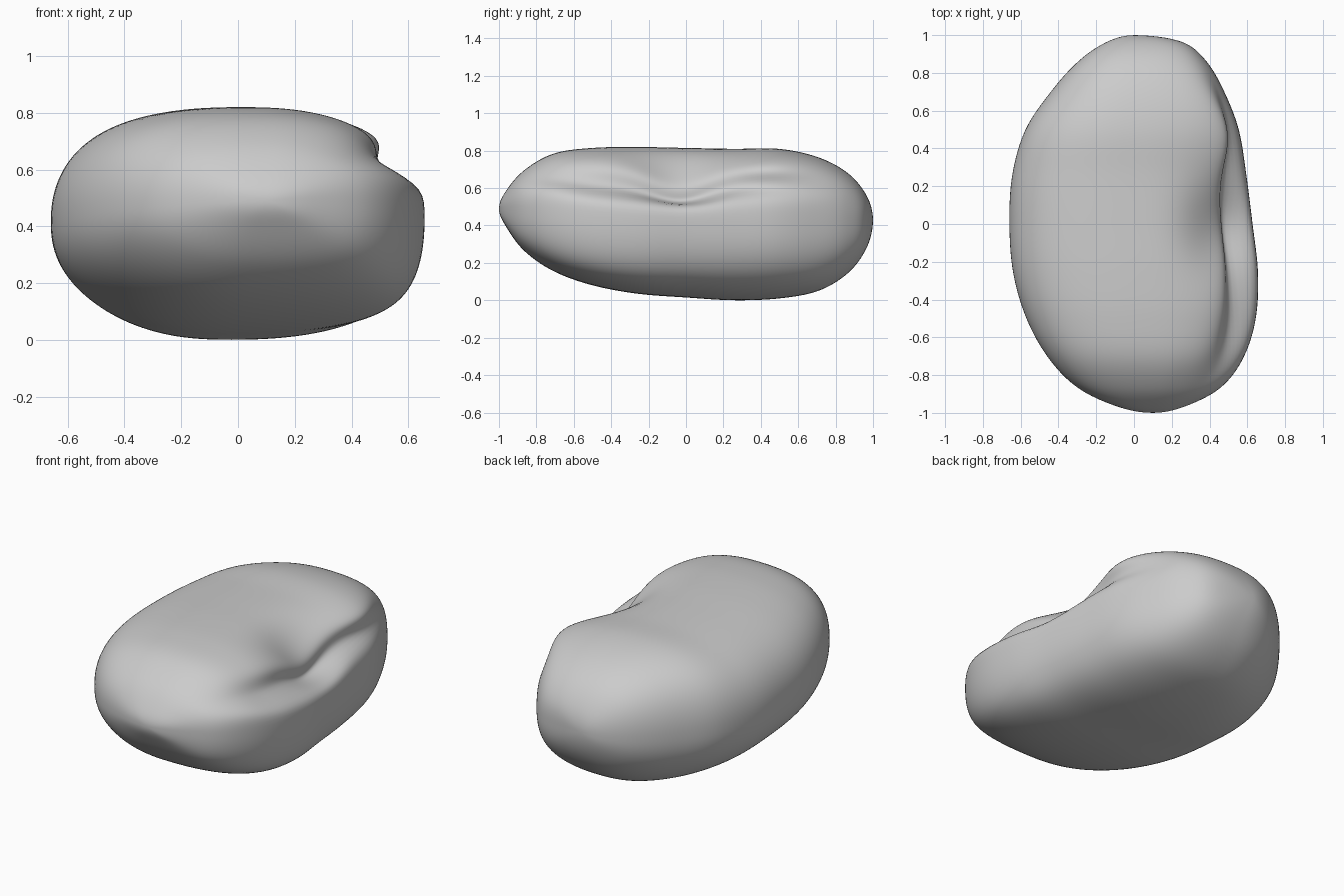
import bpy, bmesh
from math import sin, cos, pi, exp

if "Cube" in bpy.data.objects:
    bpy.data.objects.remove(bpy.data.objects["Cube"])

# Stations from front (-y) to back (+y), evenly spaced in angle:
# left x, right x, top z, bottom z, groove depth, groove height
STATIONS = [
    (0.10, 0.10, 0.49, 0.49, 0.00, 0.66),
    (-0.09, 0.27, 0.58, 0.40, 0.00, 0.66),
    (-0.30, 0.46, 0.695, 0.265, 0.02, 0.66),
    (-0.455, 0.58, 0.785, 0.155, 0.06, 0.65),
    (-0.57, 0.645, 0.815, 0.08, 0.10, 0.62),
    (-0.64, 0.657, 0.82, 0.035, 0.12, 0.60),
    (-0.66, 0.628, 0.815, 0.015, 0.12, 0.59),
    (-0.645, 0.595, 0.81, 0.00, 0.08, 0.61),
    (-0.575, 0.555, 0.81, 0.01, 0.04, 0.61),
    (-0.435, 0.475, 0.765, 0.05, 0.01, 0.60),
    (-0.29, 0.38, 0.68, 0.145, 0.00, 0.60),
    (-0.14, 0.25, 0.56, 0.28, 0.00, 0.60),
    (0.00, 0.00, 0.43, 0.43, 0.00, 0.60),
]
RINGS, SIDES = 96, 144


def station(u):
    """Catmull-Rom blend of the stations, u in 0..1."""
    n = len(STATIONS) - 1
    i = min(int(u * n), n - 1)
    t = u * n - i
    b, c = STATIONS[i], STATIONS[i + 1]
    a = STATIONS[i - 1] if i else [2 * p - q for p, q in zip(b, c)]
    d = STATIONS[i + 2] if i + 2 <= n else [2 * q - p for p, q in zip(b, c)]
    return [0.5 * (2 * q + (r - p) * t + (2 * p - 5 * q + 4 * r - s) * t * t
                   + (3 * q - p - 3 * r + s) * t ** 3)
            for p, q, r, s in zip(a, b, c, d)]


def bump(v, centre, width):
    return exp(-((v - centre) / width) ** 2)


def signed_power(v, p):
    return (abs(v) ** p) * (1 if v >= 0 else -1)


def body_point(u, ang):
    y = -cos(pi * u)
    xl, xr, zt, zb, depth, gz = station(u)
    ca, sa = cos(ang), sin(ang)
    # rounder on the left, fuller on the lower right
    n = 2.4 + 0.12 * ca - 0.28 * ca * sa
    if ca > 0 and sa < 0:
        n -= 1.3 * ca * sa * bump(y, -0.5, 0.6)
    # squarer upper right edge toward the back
    if ca > 0 and sa > 0:
        n += 1.6 * ca * sa * bump(y, 0.65, 0.3)
    x = (xl + xr) / 2 + (xr - xl) / 2 * signed_power(ca, 2 / n)
    z = (zt + zb) / 2 + (zt - zb) / 2 * signed_power(sa, 2 / n)
    if ca > 0:
        w = min(1, ca * 2.5)
        w = w * w * (3 - 2 * w)
        # groove along the upper right flank, crisper on its lower side
        x -= w * depth * bump(z, gz, 0.10 if z > gz else 0.05)
        # overhanging upper edge toward the back
        x += w * 0.045 * bump(y, 0.4, 0.25) * bump(z, 0.71, 0.07)
    if sa > 0:
        # dimple running from the top into the groove
        z -= min(1, sa * 2) * 0.09 * bump(x, 0.46, 0.17) * bump(y, -0.04, 0.22)
    return x, y, z


# Pebble body
bm = bmesh.new()
front = bm.verts.new((0.10, -1, 0.49))
back = bm.verts.new((0, 1, 0.43))
rings = [[bm.verts.new(body_point(r / RINGS, 2 * pi * s / SIDES)) for s in range(SIDES)]
         for r in range(1, RINGS)]
for s in range(SIDES):
    t = (s + 1) % SIDES
    bm.faces.new((front, rings[0][s], rings[0][t]))
    bm.faces.new((back, rings[-1][t], rings[-1][s]))
    for p, q in zip(rings, rings[1:]):
        bm.faces.new((p[s], q[s], q[t], p[t]))
bmesh.ops.recalc_face_normals(bm, faces=bm.faces)
for f in bm.faces:
    f.smooth = True
mesh = bpy.data.meshes.new("pebble_body")
bm.to_mesh(mesh)
bm.free()
body = bpy.data.objects.new("pebble_body", mesh)
bpy.context.collection.objects.link(body)

# Gentle relaxing of the surface
relax = body.modifiers.new("relax", "SMOOTH")
relax.factor = 0.5
relax.iterations = 5
